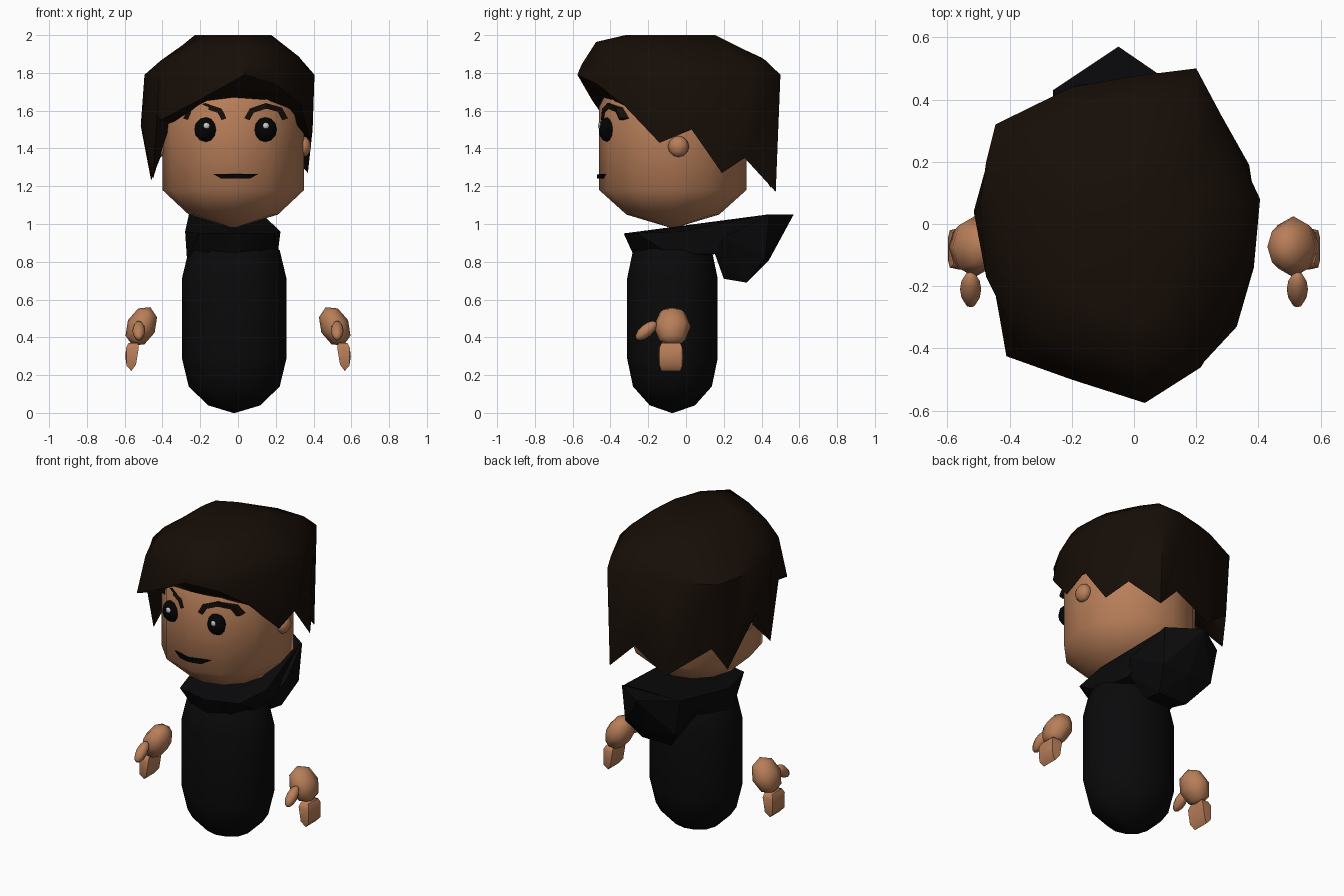
import bpy, bmesh
from math import sin, cos, pi, radians
from mathutils import Vector, Matrix

if "Cube" in bpy.data.objects:
    bpy.data.objects.remove(bpy.data.objects["Cube"])


def material(name, r, g, b):
    m = bpy.data.materials.new(name)
    m.diffuse_color = (r, g, b, 1)
    m.use_nodes = True
    m.node_tree.nodes["Principled BSDF"].inputs["Base Color"].default_value = m.diffuse_color
    return m


SKIN = material("skin", 0.48, 0.21, 0.10)
CLOTH = material("cloth", 0.003, 0.003, 0.0035)
HAIR = material("hair", 0.008, 0.004, 0.002)
BLACK = material("black", 0.001, 0.001, 0.001)
WHITE = material("glint", 0.6, 0.6, 0.6)


def finish(bm, name, mat, angle=None):
    bmesh.ops.recalc_face_normals(bm, faces=bm.faces)
    me = bpy.data.meshes.new(name)
    bm.to_mesh(me)
    bm.free()
    me.materials.append(mat)
    ob = bpy.data.objects.new(name, me)
    bpy.context.collection.objects.link(ob)
    if angle:
        bpy.ops.object.select_all(action='DESELECT')
        ob.select_set(True)
        bpy.context.view_layer.objects.active = ob
        bpy.ops.object.shade_smooth_by_angle(angle=radians(angle))
    return ob


def loft(name, rings, mat, angle=None):
    """Bridge equal-length point rings and cap both ends."""
    bm = bmesh.new()
    rows = [[bm.verts.new(p) for p in r] for r in rings]
    n = len(rows[0])
    for a, b in zip(rows, rows[1:]):
        for i in range(n):
            j = (i + 1) % n
            bm.faces.new((a[i], a[j], b[j], b[i]))
    bm.faces.new(rows[0])
    bm.faces.new(rows[-1])
    return finish(bm, name, mat, angle)


def turned(name, cx, cy, rx, ry, profile, mat, n=12):
    """Elliptical lathe; profile holds (radius factor, z)."""
    rings = [[(cx + rx * f * sin(2 * pi * i / n), cy - ry * f * cos(2 * pi * i / n), z)
              for i in range(n)] for f, z in profile]
    return loft(name, rings, mat, 60)


def hull(name, pts, mat, angle=None):
    bm = bmesh.new()
    for p in pts:
        bm.verts.new(p)
    res = bmesh.ops.convex_hull(bm, input=bm.verts)
    junk = [v for v in res["geom_interior"] if isinstance(v, bmesh.types.BMVert)]
    bmesh.ops.delete(bm, geom=junk, context='VERTS')
    return finish(bm, name, mat, angle)


def ball(name, loc, size, mat, rot=(0, 'Y'), seg=8, rings=6, angle=60):
    bm = bmesh.new()
    m = Matrix.Translation(loc) @ Matrix.Rotation(radians(rot[0]), 4, rot[1]) @ Matrix.Diagonal((*size, 1))
    bmesh.ops.create_uvsphere(bm, u_segments=seg, v_segments=rings, radius=1, matrix=m)
    return finish(bm, name, mat, angle)


# Head and capsule body
turned("head", -0.025, -0.07, 0.375, 0.39,
       [(0.03, 0.98), (0.63, 1.05), (1, 1.18), (1, 1.62), (0.8, 1.78), (0.3, 1.9)], SKIN)
turned("body", -0.02, -0.072, 0.277, 0.24,
       [(0.02, 0.0), (0.5, 0.04), (0.87, 0.14), (1, 0.29), (1, 0.71), (0.87, 0.86), (0.5, 0.96)], CLOTH)

# Collar and the hood hanging behind it
hull("collar", [(0, -0.33, 0.95), (-0.21, -0.28, 0.95), (0.19, -0.26, 0.95),
                (0.225, -0.03, 0.96), (-0.28, -0.03, 0.96), (-0.26, 0.43, 1.05), (0.13, 0.43, 1.05),
                (-0.15, -0.24, 0.84), (-0.02, -0.28, 0.84), (0.1, -0.24, 0.84),
                (-0.27, -0.08, 0.81), (0.21, -0.08, 0.84), (-0.2, 0.15, 0.84), (0.17, 0.15, 0.84)],
     CLOTH, 40)
hull("hood", [(-0.26, 0.43, 1.05), (-0.05, 0.57, 1.05), (0.14, 0.44, 1.05),
              (-0.25, 0.2, 0.93), (0.2, 0.2, 0.93), (-0.19, 0.15, 0.85), (0.16, 0.15, 0.85),
              (-0.22, 0.42, 0.82), (-0.04, 0.44, 0.81), (0.13, 0.42, 0.82),
              (-0.12, 0.32, 0.69), (0.08, 0.32, 0.69), (-0.1, 0.2, 0.71), (0.08, 0.2, 0.71)], CLOTH)

# Hair: jagged rim (front edge overhangs the brow) and widest outline
rim = [(.035, -.575, 1.79), (.2, -.47, 1.74), (.33, -.33, 1.63), (.385, -.14, 1.43), (.395, .03, 1.5),
       (.37, .19, 1.27), (.3, .31, 1.35), (.2, .475, 1.17), (.05, .44, 1.32), (-.17, .45, 1.19),
       (-.41, .33, 1.38), (-.46, .24, 1.23), (-.515, .04, 1.52), (-.45, -.2, 1.24),
       (-.43, -.31, 1.58), (-.41, -.425, 1.55), (-.2, -.5, 1.66)]
wide = [(.035, -.553), (.215, -.46), (.33, -.27), (.385, -.13), (.405, .08), (.34, .22),
        (.28, .35), (.2, .5), (0, .475), (-.2, .44), (-.445, .32), (-.475, .2), (-.495, .06),
        (-.475, -.17), (-.42, -.28), (-.36, -.41), (-.16, -.485)]


def scaled(pts, s, cx, cy, zfun):
    return [(cx + (p[0] - cx) * s, cy + (p[1] - cy) * s, zfun(p[0], p[1])) for p in pts]


loft("hair", [scaled(rim, 0.79, -0.03, -0.05, lambda x, y: 1.685 - 0.8 * x * x), rim,
              scaled(wide, 1, 0, 0, lambda x, y: 1.79 + 0.35 * max(0, -y - 0.4)),
              scaled(wide, 0.85, -0.03, -0.04, lambda x, y: 1.92 - 0.08 * y - 0.3 * x * x),
              scaled(wide, 0.45, -0.01, -0.13, lambda x, y: 2.0)], HAIR, 50)

# Face
MID = -0.0125
for side, s in (("left", -1), ("right", 1)):
    ex = MID + s * 0.157
    ball(side + "_eye", (ex, -0.42, 1.5), (0.062, 0.042, 0.065), BLACK)
    ball(side + "_eye_glint", (ex + 0.003, -0.457, 1.52), (0.017, 0.01, 0.017), WHITE)
    ball(side + "_ear", (-0.025 + s * 0.37, -0.04, 1.41), (0.042, 0.056, 0.056), SKIN)
    # Brow: bent strip of constant section following the face
    path = [(0.06, 1.555), (0.085, 1.6), (0.16, 1.625), (0.235, 1.605), (0.262, 1.555)]
    rings = []
    for d, z in path:
        o = Vector((d - 0.16, z - 1.52)).normalized() * 0.015
        y = -0.455 + 1.5 * d * d
        rings.append([(MID + s * (d + k * o.x), y + e, z + k * o.y)
                      for k, e in ((-1, 0), (1, 0), (1, 0.05), (-1, 0.05))])
    loft(side + "_brow", rings, HAIR)

hull("mouth", [(MID + s * x, y, z) for s in (-1, 1)
               for x, y, z in ((0.12, -0.44, 1.265), (0.075, -0.455, 1.24), (0.02, -0.47, 1.263),
                               (0.02, -0.47, 1.24), (0.12, -0.41, 1.265), (0.075, -0.41, 1.24))], BLACK)

# Floating hands: palm, folded fingers, thumb
for side, s in (("left", -1), ("right", 1)):
    ball(side + "_palm", (s * 0.512, -0.073, 0.458), (0.078, 0.098, 0.112), SKIN, (-s * 25, 'Y'), 8, 4)
    hull(side + "_fingers", [(s * x, -0.08 + k * w, z) for k in (-1, 1)
                             for x, w, z in ((0.53, 0.05, 0.37), (0.58, 0.05, 0.37),
                                             (0.525, 0.065, 0.345), (0.592, 0.06, 0.345),
                                             (0.56, 0.067, 0.3), (0.597, 0.04, 0.3),
                                             (0.54, 0.065, 0.255), (0.59, 0.06, 0.25),
                                             (0.565, 0.05, 0.222))], SKIN, 60)
    ball(side + "_thumb", (s * 0.525, -0.21, 0.435), (0.034, 0.034, 0.07), SKIN, (-50, 'X'))
